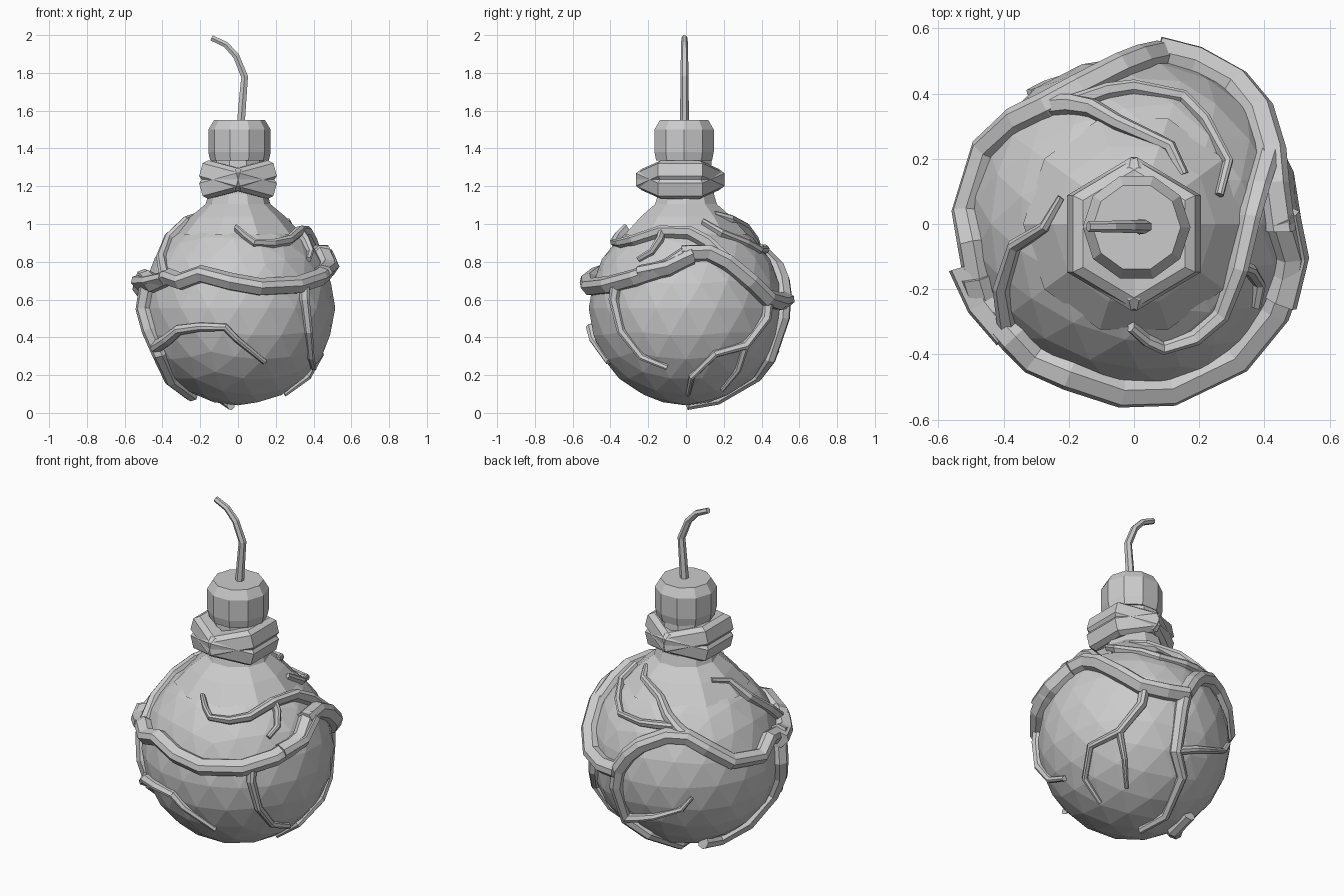
import bpy, bmesh, math
from mathutils import Vector, Matrix

if "Cube" in bpy.data.objects:
    bpy.data.objects.remove(bpy.data.objects["Cube"])

CENTRE = Vector((0, 0, .555))
RADIUS = .515

grey = bpy.data.materials.new("plain_grey")
grey.use_nodes = True
grey.diffuse_color = (.6, .6, .6, 1)
grey.node_tree.nodes["Principled BSDF"].inputs["Base Color"].default_value = (.6, .6, .6, 1)


def finish(name, bm):
    """Turn a bmesh into a flat shaded object."""
    bmesh.ops.recalc_face_normals(bm, faces=bm.faces)
    mesh = bpy.data.meshes.new(name)
    bm.to_mesh(mesh)
    bm.free()
    mesh.materials.append(grey)
    obj = bpy.data.objects.new(name, mesh)
    bpy.context.collection.objects.link(obj)
    return obj


def skin(name, loops, closed=False):
    """Join a series of equal point loops with quads, capping open ends."""
    bm = bmesh.new()
    rings = [[bm.verts.new(p) for p in loop] for loop in loops]
    pairs = list(zip(rings, rings[1:]))
    if closed:
        pairs.append((rings[-1], rings[0]))
    else:
        bm.faces.new(rings[0])
        bm.faces.new(rings[-1])
    for a, b in pairs:
        for i in range(len(a)):
            j = (i + 1) % len(a)
            bm.faces.new((a[i], a[j], b[j], b[i]))
    return finish(name, bm)


def lathe(name, profile, sides, closed=False, turn=0.0, place=Matrix()):
    """Spin (radius, height) points around z."""
    angles = [turn + math.tau * i / sides for i in range(sides)]
    loops = [[place @ Vector((r * math.cos(a), r * math.sin(a), z)) for a in angles]
             for r, z in profile]
    return skin(name, loops, closed)


def vine(name, points, width, height, tip=1.0):
    """Sweep a ridged strip over the ball; tip scales the last section."""
    path = []
    for p in points:
        lift = .05 * min(max((p[2] - .9) / .15, 0), 1)
        path.append((Vector(p) - CENTRE).normalized() * RADIUS * (1 + lift))
    loops = []
    last = len(path) - 1
    for i, p in enumerate(path):
        out = p.normalized()
        before = (p - path[max(i - 1, 0)]).normalized()
        after = (path[min(i + 1, last)] - p).normalized()
        side = (before + after).cross(out).normalized()
        size = 1 + (tip - 1) * i / last
        w, h = width * size, height * size
        shape = ((-.8, -.03), (-1, h * .4), (-.35, h), (.35, h), (1, h * .4), (.8, -.03))
        loops.append([CENTRE + p + side * w * s + out * d for s, d in shape])
    return skin(name, loops)


# Ball body
bm = bmesh.new()
bmesh.ops.create_icosphere(bm, subdivisions=3, radius=RADIUS,
                           matrix=Matrix.Translation(CENTRE))
finish("ball_body", bm)

# Flared neck, stopper and fuse
lathe("neck", [(.34, .945), (.25, 1.04), (.172, 1.105), (.155, 1.16), (.14, 1.35)], 10)
lathe("stopper", [(.155, 1.335), (.165, 1.38), (.165, 1.5), (.135, 1.55)], 10,
      place=Matrix.Translation((.008, -.01, 0)))

fuse_path = [Vector((x, -.008, z)) for x, z in
             ((.015, 1.53), (.025, 1.66), (.035, 1.78), (-.01, 1.89), (-.065, 1.95), (-.14, 1.985))]
fuse_loops = []
for i, p in enumerate(fuse_path):
    along = (fuse_path[min(i + 1, 5)] - fuse_path[max(i - 1, 0)]).normalized()
    across = Vector((0, 1, 0))
    up = along.cross(across)
    r = .024 - .0015 * i
    fuse_loops.append([p + r * (across * math.cos(a) + up * math.sin(a))
                       for a in (math.tau * k / 6 for k in range(6))])
skin("fuse", fuse_loops)

# Two crossed hexagonal wraps round the neck
wrap = [(.13, -.06), (.205, -.058), (.235, -.035), (.235, .035), (.205, .058), (.13, .06)]
for name, sign in (("wrap_rising", -1), ("wrap_falling", 1)):
    tilt = Matrix.Translation((0, -.03, 1.235)) @ Matrix.Rotation(sign * math.radians(15), 4, "Y")
    lathe(name, wrap, 6, closed=True, turn=math.pi / 6, place=tilt)

# Thick vines that circle the ball
vine("front_vine", [(-.51, -.17, .72), (-.48, -.26, .69), (-.39, -.37, .73), (-.31, -.42, .70),
                    (-.2, -.47, .74), (-.04, -.53, .70), (.12, -.52, .67), (.32, -.42, .68),
                    (.44, -.28, .72), (.49, -.18, .76), (.49, -.1, .78), (.44, .02, .85)],
     .046, .066)
vine("left_knot", [(-.51, -.13, .69), (-.49, -.26, .7), (-.41, -.36, .72)], .048, .085, .8)
vine("right_knot", [(.45, -.24, .74), (.49, -.1, .77), (.46, .03, .83)], .046, .078, .9)
vine("side_vine", [(.44, -.02, .84), (.43, .12, .85), (.42, .22, .8), (.39, .35, .70),
                   (.31, .43, .61), (.19, .5, .59), (.08, .54, .6)], .046, .066)
vine("back_vine", [(.08, .53, .61), (.02, .5, .7), (-.045, .49, .77), (-.17, .42, .83),
                   (-.27, .37, .83), (-.36, .32, .77), (-.46, .23, .685), (-.52, .04, .66),
                   (-.5, -.06, .72), (-.52, -.19, .71)], .044, .054)
vine("back_root", [(.08, .53, .62), (.1, .52, .5), (.08, .45, .28), (-.02, .38, .19),
                   (-.08, .17, .06), (-.04, .01, .0)], .042, .05, .5)
vine("left_root", [(-.52, -.2, .7), (-.51, -.17, .55), (-.46, -.2, .44), (-.4, -.2, .32),
                   (-.33, -.07, .2), (-.25, .04, .09), (-.24, .18, .12)], .05, .054, .7)

# Thin branches
vine("upper_front_branch", [(.42, .22, .81), (.4, .12, .92), (.37, .02, .97), (.33, -.14, .97),
                            (.28, -.29, .93), (.2, -.37, .92), (.09, -.39, .91), (.04, -.37, .95),
                            (-.01, -.33, 1.0)], .036, .055, .35)
vine("upper_front_twig", [(.33, -.13, .96), (.38, -.15, .94), (.42, -.2, .88), (.4, -.27, .83)],
     .022, .035, .6)
vine("front_right_branch", [(.35, -.37, .69), (.36, -.39, .6), (.38, -.35, .43), (.41, -.25, .28),
                            (.4, -.1, .24)], .028, .042, .5)
vine("side_branch", [(.29, .44, .62), (.3, .42, .5), (.36, .31, .36), (.42, .15, .32),
                     (.36, .03, .2), (.24, .01, .11)], .03, .042, .4)
vine("side_twig", [(.36, .31, .36), (.29, .27, .24), (.21, .19, .125)], .02, .03, .5)
vine("back_low_branch", [(.07, .45, .29), (-.04, .47, .33), (-.12, .46, .36), (-.26, .41, .43),
                         (-.31, .39, .5)], .024, .036, .4)
vine("back_top_branch", [(-.2, .38, .88), (-.08, .41, .87), (0, .43, .87), (.155, .4, .87),
                         (.23, .34, .92), (.3, .2, .97), (.265, .09, 1.02)], .024, .035, .5)
vine("back_neck_branch", [(-.28, .37, .82), (-.2, .38, .88), (-.13, .36, .92), (-.05, .31, .98),
                          (.11, .24, 1.03), (.16, .16, 1.08)], .038, .044, .4)
vine("left_top_branch", [(-.41, -.33, .73), (-.42, -.2, .83), (-.38, -.07, .94),
                         (-.28, -.01, 1.03), (-.235, .085, 1.07)], .03, .042, .4)
vine("front_low_branch", [(-.43, -.22, .35), (-.37, -.33, .39), (-.31, -.4, .44), (-.2, -.47, .455),
                          (-.07, -.52, .45), (-.01, -.5, .39), (.14, -.41, .27)], .034, .048, .4)
